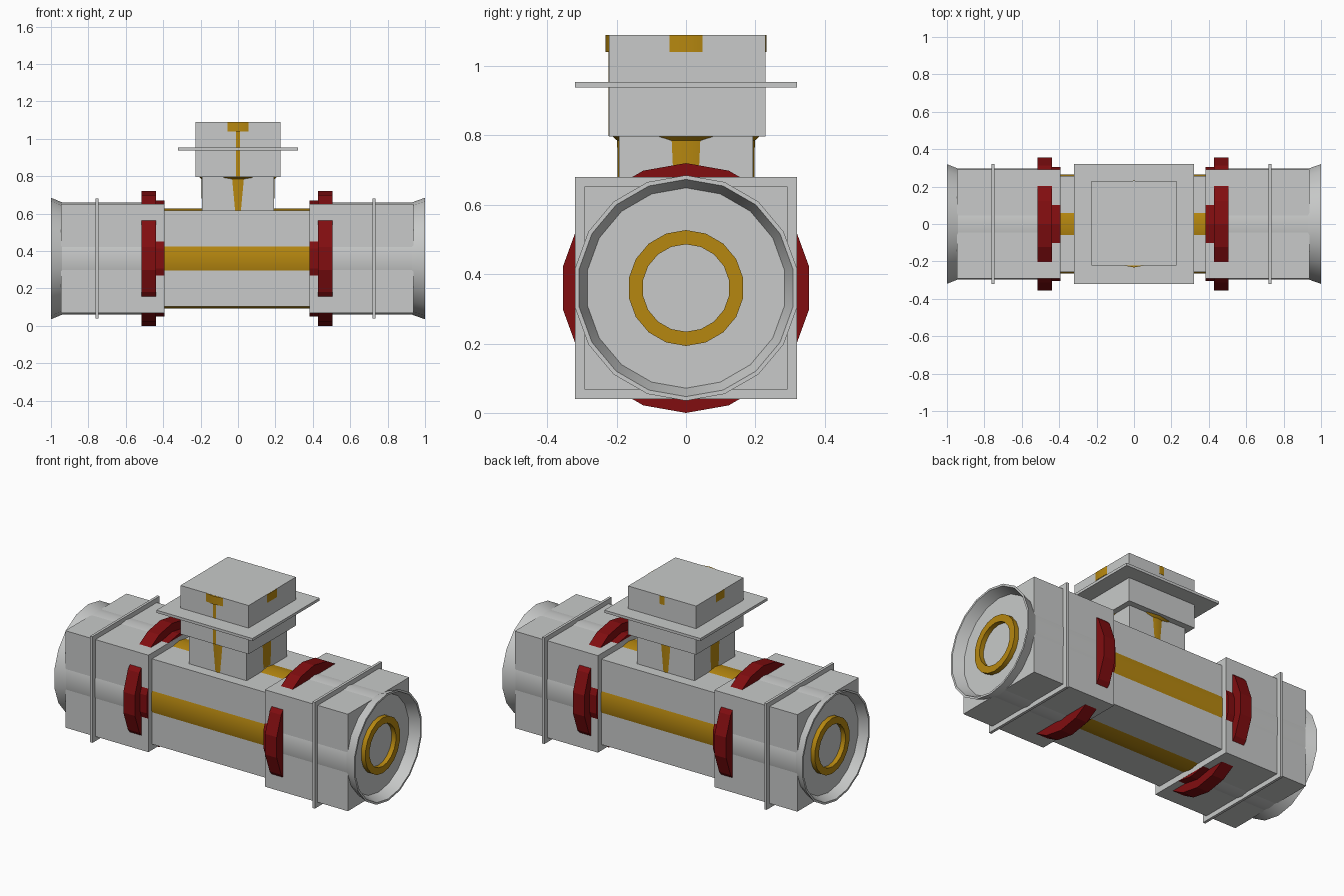
import bpy, bmesh, math
from mathutils import Vector

if "Cube" in bpy.data.objects:
    bpy.data.objects.remove(bpy.data.objects["Cube"])

SIDES = 18          # every round part has 18 sides
AXIS_Z = 0.36       # height of the main pipe axis
DX = -0.005         # slight offset of the pipe along x


def material(name, rgb):
    m = bpy.data.materials.new(name)
    m.diffuse_color = (*rgb, 1)
    m.use_nodes = True
    m.node_tree.nodes["Principled BSDF"].inputs["Base Color"].default_value = m.diffuse_color
    return m


GREY = material("light grey", (0.58, 0.59, 0.585))
GOLD = material("brass gold", (0.47, 0.245, 0.005))
RED = material("dark red", (0.22, 0.004, 0.005))


def finish(name, bm, mat, smooth=False):
    bmesh.ops.recalc_face_normals(bm, faces=bm.faces)
    me = bpy.data.meshes.new(name)
    bm.to_mesh(me)
    bm.free()
    me.materials.append(mat)
    ob = bpy.data.objects.new(name, me)
    bpy.context.collection.objects.link(ob)
    if smooth:
        bpy.ops.object.select_all(action='DESELECT')
        ob.select_set(True)
        bpy.context.view_layer.objects.active = ob
        bpy.ops.object.shade_smooth_by_angle(angle=math.radians(30))
    return ob


def box(name, lo, hi, mat):
    lo, hi = Vector(lo), Vector(hi)
    bm = bmesh.new()
    bmesh.ops.create_cube(bm, size=1)
    for v in bm.verts:
        v.co = Vector((v.co[i] + 0.5) * (hi[i] - lo[i]) + lo[i] for i in range(3))
    return finish(name, bm, mat)


def turned(name, profile, axis, mat, ring=False, smooth=True):
    """Spin (position, radius) points round the pipe axis 'x' or the branch axis 'z'.
    ring=True closes the profile on itself, otherwise both ends are capped."""
    bm = bmesh.new()
    loops = []
    for pos, r in profile:
        loop = []
        for i in range(SIDES):
            a = 2 * math.pi * i / SIDES
            s, c = r * math.sin(a), r * math.cos(a)
            loop.append(bm.verts.new((pos, s, AXIS_Z + c) if axis == 'x' else (s, -c, pos)))
        loops.append(loop)
    pairs = list(zip(loops, loops[1:]))
    if ring:
        pairs.append((loops[-1], loops[0]))
    else:
        bm.faces.new(loops[0])
        bm.faces.new(loops[-1])
    for a, b in pairs:
        for i in range(SIDES):
            j = (i + 1) % SIDES
            bm.faces.new((a[i], a[j], b[j], b[i]))
    return finish(name, bm, mat, smooth)


# central body: square casing with the brass pipe showing through
box("body_casing", (-0.40, -0.257, AXIS_Z - 0.257), (0.40, 0.257, AXIS_Z + 0.257), GREY)
turned("body_pipe", [(-0.40, 0.2676), (0.40, 0.2676)], 'x', GOLD)

# the two end sockets
for side, s in (("left", -1), ("right", 1)):
    def X(v):
        return s * v + DX

    a, b = sorted((X(0.388), X(0.942)))
    box(side + "_socket_casing", (a, -0.292, AXIS_Z - 0.292), (b, 0.292, AXIS_Z + 0.292), GREY)
    turned(side + "_socket_pipe", [(X(0.45), 0.30), (X(0.9415), 0.30)], 'x', GREY)
    # red collar: a narrow hub and a wide flange
    turned(side + "_hub", [(X(0.3885), 0.31), (X(0.437), 0.31)], 'x', RED, smooth=False)
    turned(side + "_flange", [(X(0.434), 0.36), (X(0.511), 0.36)], 'x', RED, smooth=False)
    # flared mouth and the brass ring inside it
    turned(side + "_flare", [(X(0.935), 0.30), (1.0 * s, 0.325), (1.0 * s, 0.313),
                             (X(0.935), 0.286)], 'x', GREY, ring=True)
    turned(side + "_inner_ring", [(X(0.93), 0.167), (X(0.97), 0.167), (X(0.97), 0.126),
                                  (X(0.93), 0.126)], 'x', GOLD, ring=True)
    # thin square plate round the socket
    p = s * 0.741 - 0.013
    box(side + "_plate", (p - 0.008, -0.32, AXIS_Z - 0.32), (p + 0.008, 0.32, AXIS_Z + 0.32), GREY)

# neck of the branch
box("neck_casing", (-0.192, -0.193, 0.60), (0.193, 0.193, 0.80), GREY)
turned("neck_pipe", [(0.60, 0.1955), (0.785, 0.1985), (0.80, 0.215)], 'z', GOLD)

# branch head, its brass rim and its square plate
box("head_casing", (-0.228, -0.222, 0.797), (0.226, 0.229, 1.09), GREY)
turned("head_pipe", [(0.798, 0.2238), (1.05, 0.2238)], 'z', GOLD)
turned("head_rim", [(1.04, 0.232), (1.0895, 0.232)], 'z', GOLD)
box("head_plate", (-0.32, -0.32, 0.938), (0.32, 0.32, 0.954), GREY)
